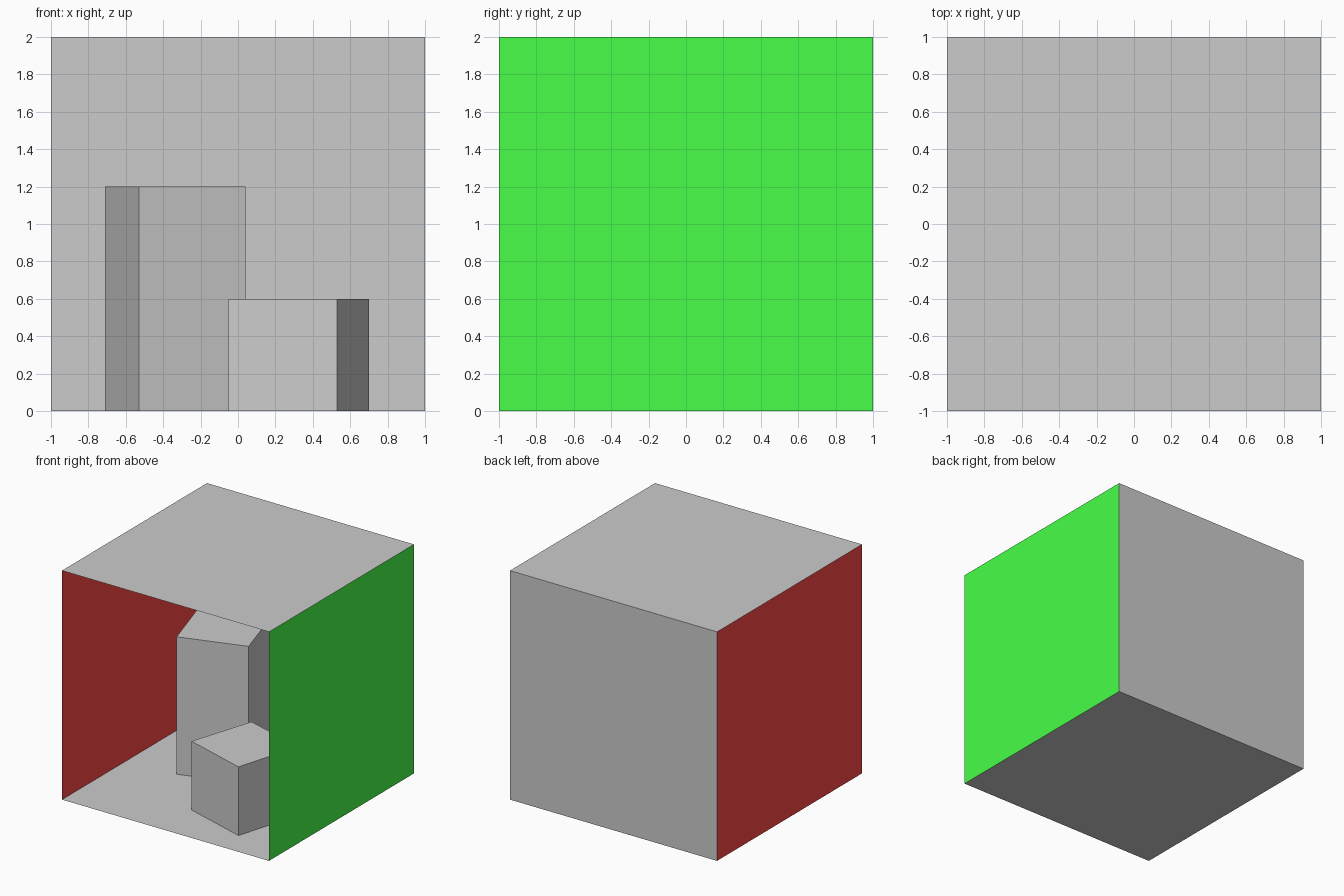
import bpy
import bmesh
from math import pi
from mathutils import Matrix, Vector

if "Cube" in bpy.data.objects:
    bpy.data.objects.remove(bpy.data.objects["Cube"])


def colour(name, rgb):
    mat = bpy.data.materials.new(name)
    mat.diffuse_color = (*rgb, 1)
    mat.use_nodes = True
    mat.node_tree.nodes["Principled BSDF"].inputs["Base Color"].default_value = mat.diffuse_color
    return mat


def add_object(name, bm, mat=None):
    mesh = bpy.data.meshes.new(name)
    bm.to_mesh(mesh)
    bm.free()
    obj = bpy.data.objects.new(name, mesh)
    bpy.context.collection.objects.link(obj)
    if mat:
        mesh.materials.append(mat)
    return obj


def panel(name, centre, axis='X', angle=0, size=(2, 2), mat=None):
    """Flat sheet, turned about one axis so its normal faces the room."""
    bm = bmesh.new()
    bmesh.ops.create_grid(bm, x_segments=1, y_segments=1, size=0.5)
    m = (Matrix.Translation(centre) @ Matrix.Rotation(angle, 4, axis)
         @ Matrix.Diagonal((*size, 1, 1)))
    bmesh.ops.transform(bm, matrix=m, verts=bm.verts)
    return add_object(name, bm, mat)


def block(name, footprint, height):
    """Upright prism on a counter-clockwise footprint."""
    bm = bmesh.new()
    base = bm.faces.new([bm.verts.new((x, y, 0)) for x, y in footprint])
    top = bmesh.ops.extrude_face_region(bm, geom=[base], use_keep_orig=True)
    verts = [v for v in top['geom'] if isinstance(v, bmesh.types.BMVert)]
    bmesh.ops.translate(bm, verts=verts, vec=Vector((0, 0, height)))
    bmesh.ops.recalc_face_normals(bm, faces=bm.faces)
    return add_object(name, bm)


red = colour("red", (1, 0.065, 0.065))
green = colour("green", (0.065, 1, 0.065))

# Open-fronted room made of thin sheets
panel("floor", (0, 0, 0))
panel("ceiling", (0, 0, 2), 'X', pi)
panel("back_wall", (0, 1, 1), 'X', pi / 2)
panel("left_wall", (-1, 0, 1), 'Y', pi / 2, mat=red)
panel("right_wall", (1, 0, 1), 'Y', -pi / 2, mat=green)

# Ceiling lamp panel, just under the ceiling
panel("ceiling_lamp", (0, 0.03, 1.98), 'X', pi, size=(0.47, 0.38))

# Two turned blocks on the floor
block("short_block", [(0.53, -0.75), (0.70, -0.17), (0.13, 0.0), (-0.05, -0.57)], 0.6)
block("tall_block", [(-0.53, -0.09), (0.04, 0.09), (-0.14, 0.67), (-0.71, 0.49)], 1.2)
